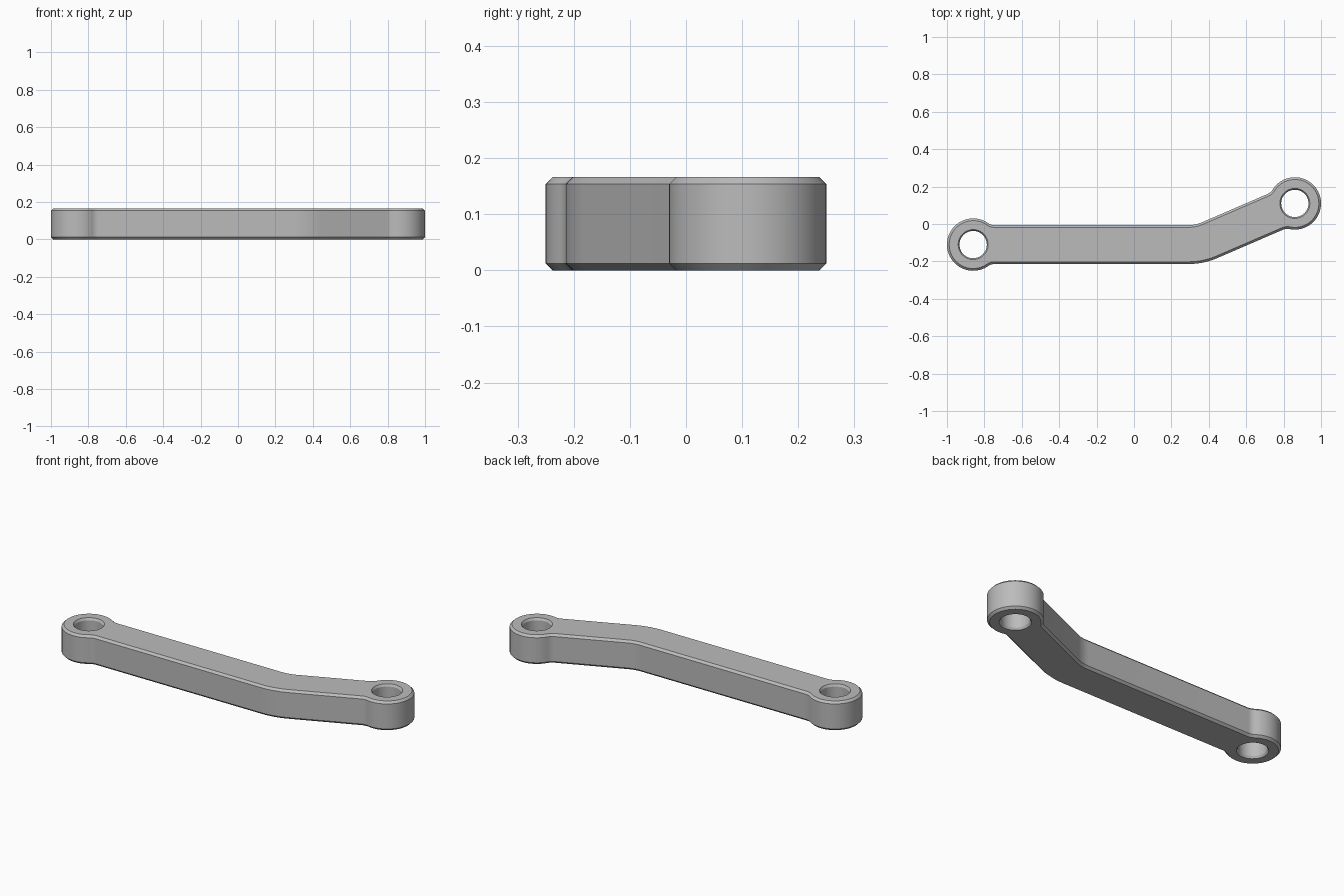
import bpy, bmesh
from math import sin, cos, pi, atan2, sqrt, tan, radians
from mathutils import Vector

cube = bpy.data.objects.get("Cube")
if cube:
    bpy.data.objects.remove(cube, do_unlink=True)

HEIGHT, CHAMFER = 0.166, 0.012
EYE_X, EYE_Y, EYE_R, HOLE_R = 0.86, 0.11, 0.14, 0.073
HALF_WIDTH, FILLET = 0.104, 0.06
BEND_X, BEND_R = 0.35, 0.29
TILT = atan2(2 * EYE_Y, EYE_X - BEND_X)


def arc(cx, cy, r, a0, a1, n):
    return [Vector((cx + r * cos(a0 + (a1 - a0) * i / n),
                    cy + r * sin(a0 + (a1 - a0) * i / n))) for i in range(n + 1)]


def eye_end(cx, cy, turn, inset):
    """Rounded end with a concave fillet on each side, bar leaving along 'turn'."""
    fy = HALF_WIDTH + FILLET
    fx = sqrt((EYE_R + FILLET) ** 2 - fy ** 2)
    a = atan2(fy, fx)
    r = FILLET + inset
    pts = arc(fx, fy, r, -pi / 2, a - pi, 8)
    pts += arc(0, 0, EYE_R - inset, a, 2 * pi - a, 56)[1:-1]
    pts += arc(fx, -fy, r, pi - a, pi / 2, 8)
    return [Vector((cx + p.x * cos(turn) - p.y * sin(turn),
                    cy + p.x * sin(turn) + p.y * cos(turn))) for p in pts]


def outline(inset):
    """Whole silhouette of the bent bar, moved inward by 'inset'."""
    h = HALF_WIDTH - inset
    bx, by = BEND_X - BEND_R * tan(TILT / 2), BEND_R - EYE_Y
    return (eye_end(-EYE_X, -EYE_Y, 0, inset)
            + arc(bx, by, BEND_R + h, -pi / 2, TILT - pi / 2, 12)
            + eye_end(EYE_X, EYE_Y, pi + TILT, inset)
            + arc(bx, by, BEND_R - h, TILT - pi / 2, -pi / 2, 12))


def hole(cx, cy, inset):
    return arc(cx, cy, HOLE_R + inset, 0, 2 * pi, 48)[:-1]


def wall(bm, shape):
    """Chamfered vertical wall; returns the bottom and top rim edges."""
    levels = [(CHAMFER, 0), (0, CHAMFER), (0, HEIGHT - CHAMFER), (CHAMFER, HEIGHT)]
    rings = [[bm.verts.new((p.x, p.y, z)) for p in shape(d)] for d, z in levels]
    for low, high in zip(rings, rings[1:]):
        for i in range(len(low)):
            bm.faces.new((low[i - 1], low[i], high[i], high[i - 1]))
    return [[bm.edges.get((ring[i - 1], ring[i])) for i in range(len(ring))]
            for ring in (rings[0], rings[-1])]


# Bent link arm: outer wall, two eye bores, flat caps
bm = bmesh.new()
rims = [wall(bm, outline),
        wall(bm, lambda d: hole(-EYE_X, -EYE_Y, d * 0.6)),
        wall(bm, lambda d: hole(EYE_X, EYE_Y, d * 0.6))]
for side, normal in ((0, (0, 0, -1)), (1, (0, 0, 1))):
    edges = [e for rim in rims for e in rim[side]]
    bmesh.ops.triangle_fill(bm, edges=edges, use_beauty=True, normal=normal)
bmesh.ops.recalc_face_normals(bm, faces=bm.faces)
mesh = bpy.data.meshes.new("link_arm")
bm.to_mesh(mesh)
bm.free()
arm = bpy.data.objects.new("link_arm", mesh)
bpy.context.collection.objects.link(arm)

# Plain grey metal
grey = bpy.data.materials.new("grey_metal")
grey.use_nodes = True
colour = (0.5, 0.5, 0.5, 1)
grey.diffuse_color = colour
grey.node_tree.nodes["Principled BSDF"].inputs["Base Color"].default_value = colour
mesh.materials.append(grey)

# Smooth walls, crisp chamfers
bpy.ops.object.select_all(action="DESELECT")
arm.select_set(True)
bpy.context.view_layer.objects.active = arm
bpy.ops.object.shade_smooth_by_angle(angle=radians(30))
